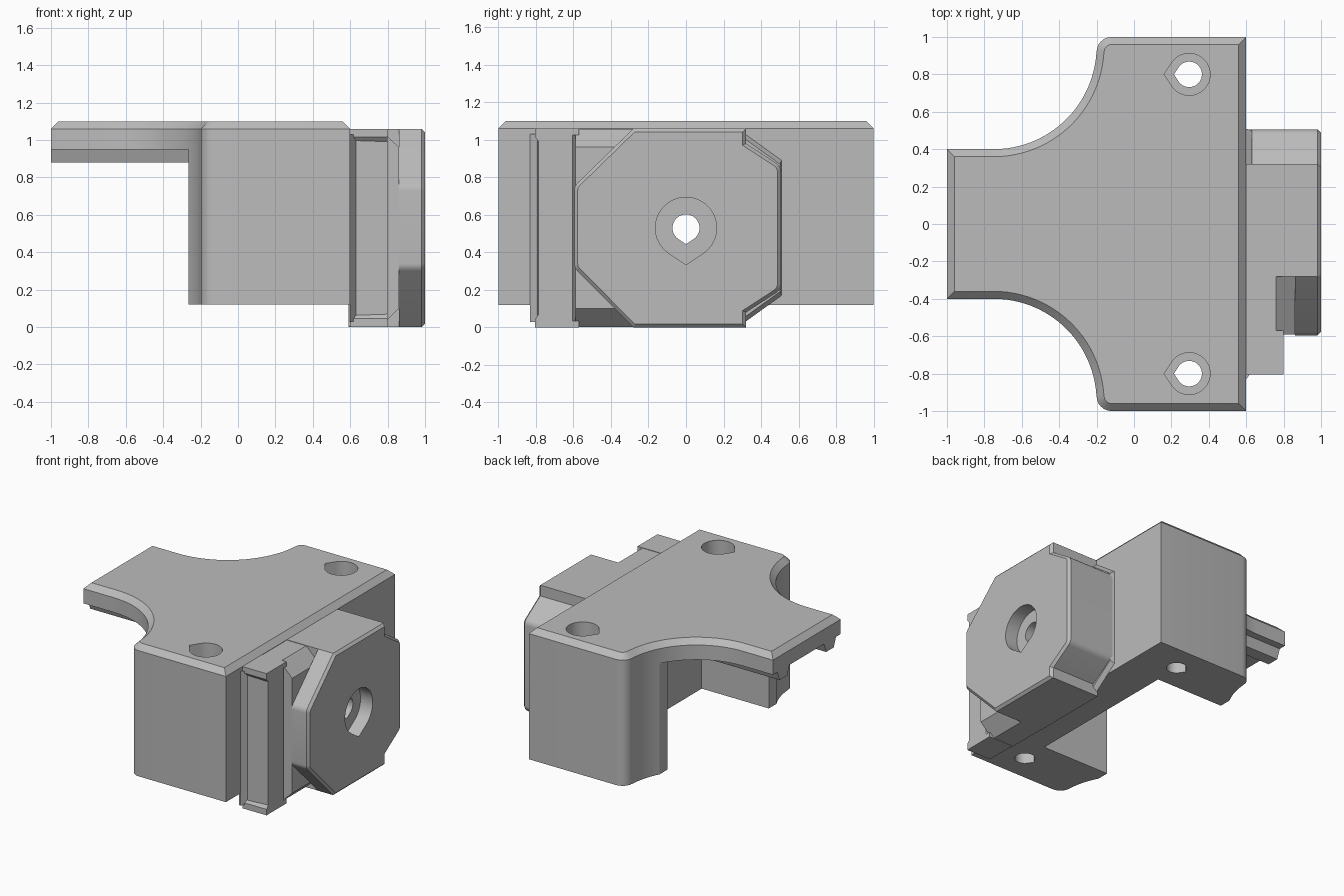
import bpy, bmesh
from math import cos, sin, radians
from mathutils import Vector

cube = bpy.data.objects.get("Cube")
if cube:
    bpy.data.objects.remove(cube, do_unlink=True)

GREY = (0.5, 0.5, 0.5, 1)
grey = bpy.data.materials.new("plain_grey")
grey.use_nodes = True
grey.diffuse_color = GREY
grey.node_tree.nodes["Principled BSDF"].inputs["Base Color"].default_value = GREY


def place(axis, u, v, w):
    return {"x": (w, u, v), "y": (u, w, v), "z": (u, v, w)}[axis]


def prism(name, pts, axis, a, b, chamfer=0, flare=1):
    """Extrude a 2D profile along an axis; chamfer its far rim or flare its near end."""
    bm = bmesh.new()
    cu = sum(p[0] for p in pts) / len(pts)
    cv = sum(p[1] for p in pts) / len(pts)
    near = [bm.verts.new(place(axis, cu + (u - cu) * flare, cv + (v - cv) * flare, a)) for u, v in pts]
    far = [bm.verts.new(place(axis, u, v, b)) for u, v in pts]
    bm.faces.new(near)
    cap = bm.faces.new(far)
    n = len(pts)
    for i in range(n):
        j = (i + 1) % n
        bm.faces.new((near[i], near[j], far[j], far[i]))
    bmesh.ops.recalc_face_normals(bm, faces=bm.faces)
    if chamfer:
        bmesh.ops.bevel(bm, geom=list(cap.edges), offset=chamfer, segments=1,
                        affect="EDGES", clamp_overlap=False)
    mesh = bpy.data.meshes.new(name)
    bm.to_mesh(mesh)
    bm.free()
    mesh.materials.append(grey)
    obj = bpy.data.objects.new(name, mesh)
    bpy.context.collection.objects.link(obj)
    return obj


def rect(u0, u1, v0, v1):
    return [(u0, v0), (u1, v0), (u1, v1), (u0, v1)]


def arc(cu, cv, r, a0, a1, n):
    return [(cu + r * cos(radians(a0 + (a1 - a0) * i / n)),
             cv + r * sin(radians(a0 + (a1 - a0) * i / n))) for i in range(n + 1)]


def teardrop(cu, cv, r, tip):
    """Circle with a pointed side towards the tip angle."""
    point = (cu + 1.2 * r * cos(radians(tip)), cv + 1.2 * r * sin(radians(tip)))
    return arc(cu, cv, r, tip + 34, tip + 326, 40) + [point]


def bake(obj):
    """Replace the mesh by its modified version."""
    deps = bpy.context.evaluated_depsgraph_get()
    mesh = bpy.data.meshes.new_from_object(obj.evaluated_get(deps))
    obj.modifiers.clear()
    obj.data = mesh


def cut(obj, *cutter):
    tool = prism("cutter", *cutter)
    tool.hide_render = True
    mod = obj.modifiers.new("cut", "BOOLEAN")
    mod.operation = "DIFFERENCE"
    mod.solver = "EXACT"
    mod.object = tool
    bake(obj)
    bpy.data.objects.remove(tool, do_unlink=True)


# Main bracket: arm, legs and wall from one outline
half = [(-1, 0.4)] + arc(-0.75, 0.95, 0.55, -90, -4, 24) + arc(-0.12, 0.92, 0.08, 180, 90, 6) + [(0.6, 1)]
outline = half + [(x, -y) for x, y in reversed(half)]
bracket = prism("bracket_body", outline, "z", 0.12, 1.1, 0.04)
cut(bracket, rect(-1.2, -0.265, -1.2, 1.2), "z", -0.1, 0.95)
cut(bracket, rect(-0.5, 0.29, -0.6, 0.6), "z", -0.1, 0.95)

# Screw holes with counterbores
for y in (-0.8, 0.8):
    cut(bracket, teardrop(0.295, y, 0.068, 180), "z", 0, 1.3)
    cut(bracket, teardrop(0.295, y, 0.112, 180), "z", 0.98, 1.3)
axle_hole = (teardrop(0, 0.53, 0.072, -90), "x", 0.1, 1.2)
cut(bracket, *axle_hole)

# Rails under the arm
for side, label in ((1, "left"), (-1, "right")):
    rail = [(side * y, z) for y, z in ((0.35, 0.96), (0.32, 0.88), (0.23, 0.88), (0.2, 0.96))]
    prism("rail_" + label, rail, "x", -0.999, 0.3)

# Eight-sided boss on the side wall
boss_outline = ([(-0.28, 0), (0.32, 0), (0.32, 0.08)] + arc(0.45, 0.23, 0.055, -55, 0, 5)
                + arc(0.45, 0.83, 0.055, 0, 55, 5)
                + [(0.32, 0.98), (0.32, 1.06), (-0.28, 1.06)]
                + arc(-0.54, 0.73, 0.055, 135, 180, 4) + arc(-0.54, 0.34, 0.055, 180, 225, 4))
boss = prism("octagon_boss", boss_outline, "x", 0.59, 1, 0.018)
cut(boss, rect(-0.8, -0.28, -0.2, 1.3), "x", 0.5, 0.86)
cut(boss, *axle_hole)
cut(boss, teardrop(0, 0.53, 0.163, -90), "x", 0.9, 1.2)

# Flared foot where the boss meets the wall
foot = [(0.2, 0.06), (0.32, 0.06), (0.5, 0.19), (0.5, 0.87), (0.32, 1), (0.2, 1)]
prism("boss_foot", foot, "x", 0.599, 0.63, 0, 1.06)

# Core behind the boss, chamfered above and below
core = [(0.59, 0.003), (0.76, 0.003), (0.862, 0.1), (0.862, 0.96), (0.76, 1.057), (0.59, 1.057)]
prism("boss_core", core, "y", -0.59, -0.27)

# Latch strip with a hook at each end
strip = [(0.59, -0.83), (0.6, -0.83), (0.63, -0.79), (0.8, -0.785), (0.8, -0.605), (0.76, -0.57), (0.59, -0.57)]
prism("latch_strip", strip, "z", 0.03, 1.03)
hook = [(-0.805, 0), (-0.57, 0), (-0.57, 0.035), (-0.77, 0.035), (-0.78, 0.075), (-0.805, 0.045)]
prism("lower_hook", hook, "x", 0.6, 0.8)
prism("upper_hook", [(y, 1.06 - z) for y, z in hook], "x", 0.6, 0.8)

# Smooth the curved walls, keep hard edges
for obj in bpy.context.collection.objects:
    obj.select_set(obj.type == "MESH")
    if obj.type == "MESH":
        bpy.context.view_layer.objects.active = obj
bpy.ops.object.shade_smooth_by_angle(angle=radians(25))
